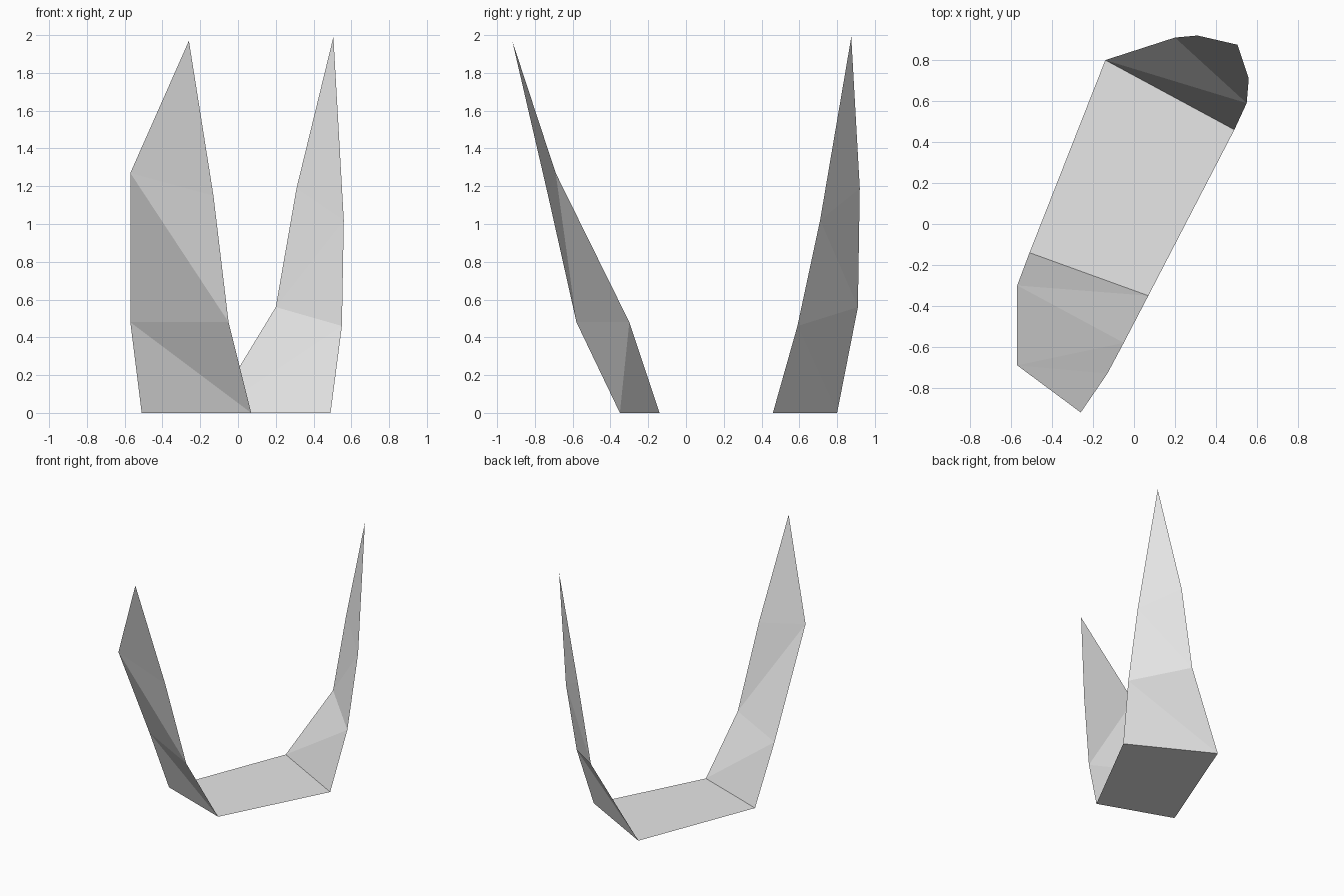
import bpy
import bmesh

cube = bpy.data.objects.get("Cube")
if cube:
    bpy.data.objects.remove(cube, do_unlink=True)

grey = bpy.data.materials.new("light grey")
grey.use_nodes = True
colour = (0.8, 0.8, 0.8, 1)
grey.diffuse_color = colour
grey.node_tree.nodes["Principled BSDF"].inputs["Base Color"].default_value = colour


def sheet(name, left, right, tip=None):
    """Thin strip of triangles between two edges, optionally ending in a point."""
    bm = bmesh.new()
    a = [bm.verts.new(p) for p in left]
    b = [bm.verts.new(p) for p in right]
    for i in range(len(a) - 1):
        # each fold runs from the lower left to the upper right corner
        bm.faces.new((a[i], b[i], b[i + 1]))
        bm.faces.new((a[i], b[i + 1], a[i + 1]))
    if tip:
        bm.faces.new((a[-1], b[-1], bm.verts.new(tip)))
    mesh = bpy.data.meshes.new(name)
    bm.to_mesh(mesh)
    bm.free()
    mesh.materials.append(grey)
    obj = bpy.data.objects.new(name, mesh)
    bpy.context.collection.objects.link(obj)


# corners of the flat base
back_right, back_left = (-0.14, 0.80, 0), (0.49, 0.46, 0)
front_left, front_right = (0.07, -0.35, 0), (-0.51, -0.14, 0)

# base, facing up
sheet("base", [front_right, back_right], [front_left, back_left])

# back blade, curving up to a point
sheet("back_blade",
      [back_right, (0.20, 0.91, 0.56), (0.31, 0.92, 1.19)],
      [back_left, (0.55, 0.59, 0.46), (0.56, 0.71, 1.02)],
      (0.505, 0.875, 1.99))

# front blade, leaning outwards to a point
sheet("front_blade",
      [front_left, (-0.05, -0.58, 0.48), (-0.13, -0.73, 1.15)],
      [front_right, (-0.57, -0.30, 0.48), (-0.57, -0.69, 1.27)],
      (-0.26, -0.92, 1.97))
